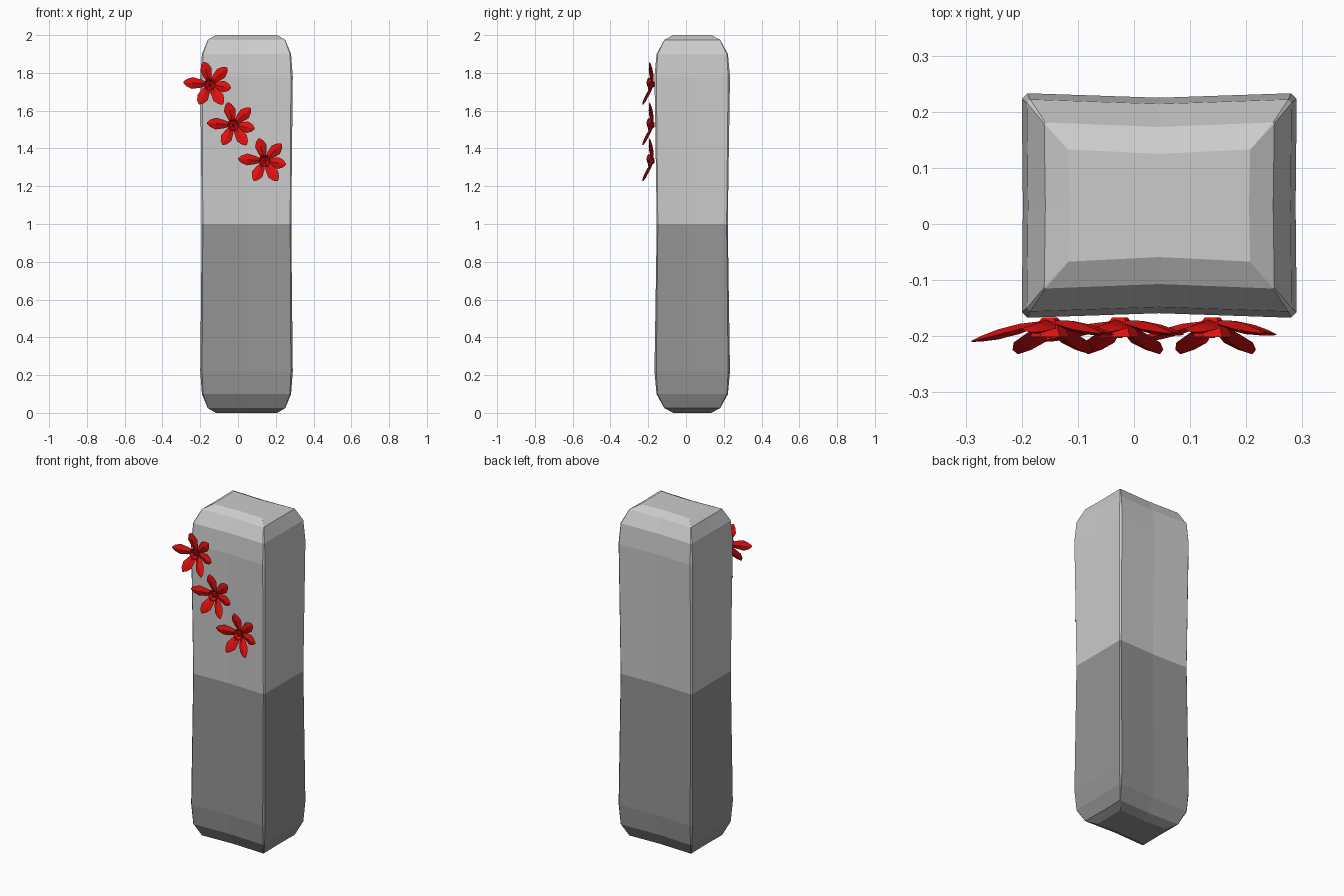
import bpy, bmesh
from math import sin, cos, radians, pi
from mathutils import Vector

if "Cube" in bpy.data.objects:
    bpy.data.objects.remove(bpy.data.objects["Cube"])


def make_object(name, bm, material=None):
    bmesh.ops.recalc_face_normals(bm, faces=bm.faces)
    mesh = bpy.data.meshes.new(name)
    bm.to_mesh(mesh)
    bm.free()
    obj = bpy.data.objects.new(name, mesh)
    bpy.context.collection.objects.link(obj)
    if material:
        mesh.materials.append(material)
    return obj


def make_material(name, color):
    mat = bpy.data.materials.new(name)
    mat.diffuse_color = color
    mat.use_nodes = True
    mat.node_tree.nodes["Principled BSDF"].inputs["Base Color"].default_value = mat.diffuse_color
    return mat


def bridge(bm, a, b):
    n = len(a)
    for i in range(n):
        bm.faces.new((a[i], a[(i + 1) % n], b[(i + 1) % n], b[i]))


red = make_material("petal_red", (0.75, 0.005, 0.005, 1))
dark = make_material("dark_grey", (0.3, 0.3, 0.3, 1))

# Pillar: height from waist, half width, half depth, corner chamfer
CX, CY = 0.045, 0.033
PROFILE = [(0, .237, .188, .006), (.4, .241, .194, .008), (.78, .245, .2, .01),
           (.9, .236, .189, .006), (.975, .205, .148, .002), (1, .162, .1, .001)]


def ring(bm, z, hx, hy, c):
    px, py = .002, .008      # sides pinch slightly in the middle
    pts = [(hx - px, 0), (hx, hy - c), (hx - c, hy), (0, hy - py),
           (-hx + c, hy), (-hx, hy - c), (-hx + px, 0), (-hx, -hy + c),
           (-hx + c, -hy), (0, -hy + py), (hx - c, -hy), (hx, -hy + c)]
    return [bm.verts.new((CX + x, CY + y, z)) for x, y in pts]


def pillar_half(name, side, material=None):
    bm = bmesh.new()
    rings = [ring(bm, 1 + side * h, hx, hy, c) for h, hx, hy, c in PROFILE]
    for a, b in zip(rings, rings[1:]):
        bridge(bm, a, b)
    bm.faces.new(rings[-1])
    make_object(name, bm, material)


pillar_half("pillar_upper", 1)
pillar_half("pillar_lower", -1, dark)

# Petals: angle, length, forward reach of the tip
PETALS = [(176, .14, .036), (104, .122, .02), (44, .127, .022),
          (-10, .115, .024), (-57, .128, .058), (-118, .12, .058)]
# Petal sections: fraction of length, half width, half thickness
SECTIONS = [(.12, .011, .004), (.38, .023, .009), (.66, .031, .009),
            (.88, .019, .005), (1, .003, .001)]


def add_petal(bm, centre, angle, length, reach):
    a = radians(angle)
    along, across = Vector((cos(a), 0, sin(a))), Vector((-sin(a), 0, cos(a)))
    rings = []
    for t, w, d in SECTIONS:
        mid = centre + along * length * t + Vector((0, -.006 - reach * t, 0))
        offsets = (across * w, Vector((0, -d, 0)), across * -w, Vector((0, d, 0)))
        rings.append([bm.verts.new(mid + o) for o in offsets])
    for p, q in zip(rings, rings[1:]):
        bridge(bm, p, q)
    bm.faces.new(rings[0])
    bm.faces.new(rings[-1])


def add_lathe(bm, centre, profile, sides=6):
    rings = [[bm.verts.new(centre + Vector((r * cos(2 * pi * i / sides), -y,
                                            r * sin(2 * pi * i / sides))))
              for i in range(sides)] for r, y in profile]
    for p, q in zip(rings, rings[1:]):
        bridge(bm, p, q)
    bm.faces.new(rings[0])
    bm.faces.new(rings[-1])


def flower(name, x, z):
    centre = Vector((x, -.167, z))
    bm = bmesh.new()
    for angle, length, reach in PETALS:
        add_petal(bm, centre, angle, length, reach)
    # Cup with a small stamen
    add_lathe(bm, centre, [(.014, 0), (.024, .012), (.035, .034), (.029, .034),
                           (.018, .016), (.008, .018), (.009, .03), (.004, .036)])
    make_object(name, bm, red)


for i, (x, z) in enumerate([(-.15, 1.74), (-.025, 1.525), (.14, 1.335)]):
    flower(f"flower_{i + 1}", x, z)
